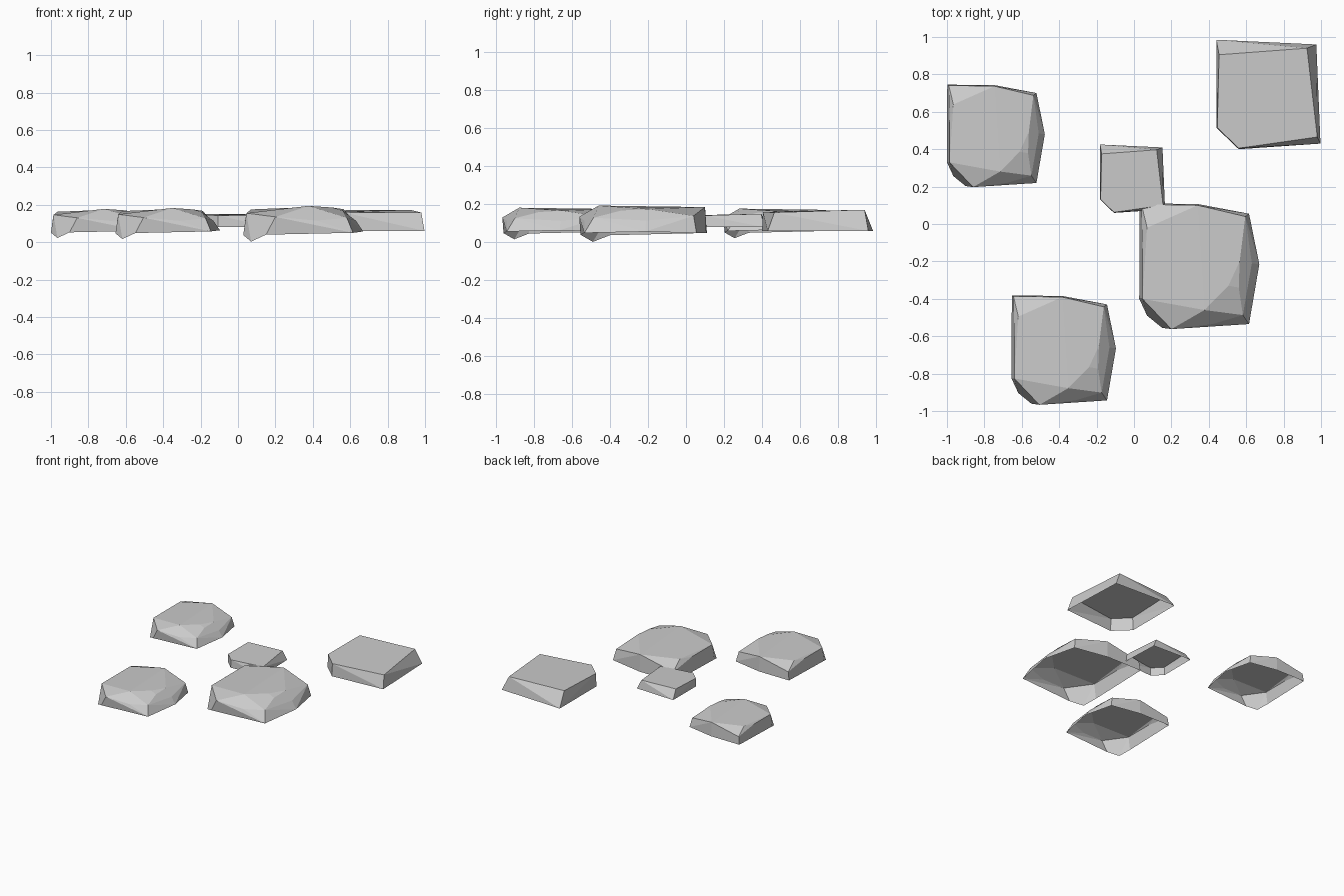
import bpy, bmesh, math
from mathutils import Vector

if "Cube" in bpy.data.objects:
    bpy.data.objects.remove(bpy.data.objects["Cube"])

# Rounded stone: open lower rim, shoulder points, top points (largest stone, in place)
ROUND = [
    (.03, .11, .05), (.34, .107, .05), (.615, .055, .05), (.67, -.215, .057),
    (.615, -.535, .05), (.41, -.548, .05), (.15, -.555, .04), (.07, -.49, .003), (.028, -.40, .038),
    (.04, .105, .125), (.13, .108, .14), (.595, .04, .14), (.63, -.21, .115),
    (.582, -.487, .13), (.42, -.535, .115), (.20, -.562, .135), (.045, -.40, .155), (.045, -.14, .155),
    (.07, -.02, .175), (.34, .10, .186), (.565, -.20, .176), (.505, -.33, .185),
    (.56, -.34, .168), (.377, -.46, .194),
]
# Squarish slab: rim, then top
SLAB = [
    (.44, .985, .06), (.975, .96, .06), (.997, .43, .06), (.56, .40, .06), (.44, .515, .06),
    (.455, .905, .17), (.925, .94, .172), (.98, .465, .158), (.56, .405, .16), (.445, .515, .163),
]


def stone(name, points, corner, scale, z_mid, target):
    """Convex stone, open underneath; its back-left corner is moved to target."""
    bm = bmesh.new()
    for x, y, z in points:
        bm.verts.new((target[0] + (x - corner[0]) * scale,
                      target[1] + (y - corner[1]) * scale,
                      z_mid + (z - z_mid) * scale))
    res = bmesh.ops.convex_hull(bm, input=bm.verts[:])
    loose = [v for v in bm.verts if not v.link_faces]
    bmesh.ops.delete(bm, geom=loose, context='VERTS')
    bmesh.ops.recalc_face_normals(bm, faces=bm.faces[:])
    # remove the underside
    under = [f for f in bm.faces if f.normal.z < -0.5]
    bmesh.ops.delete(bm, geom=under, context='FACES')
    bmesh.ops.dissolve_limit(bm, angle_limit=math.radians(6),
                             verts=bm.verts[:], edges=bm.edges[:])
    mesh = bpy.data.meshes.new(name)
    bm.to_mesh(mesh)
    bm.free()
    obj = bpy.data.objects.new(name, mesh)
    bpy.context.collection.objects.link(obj)
    return obj


# Three rounded stones
for name, scale, target in (("round_stone_large", 1.0, (.028, .11)),
                            ("round_stone_medium", .87, (-.655, -.382)),
                            ("round_stone_small", .815, (-1.0, .745))):
    stone(name, ROUND, (.028, .11), scale, .107, target)

# Two square slabs
for name, scale, target in (("slab_stone_large", 1.0, (.44, .985)),
                            ("slab_stone_small", .625, (-.182, .425))):
    stone(name, SLAB, (.44, .985), scale, .115, target)
